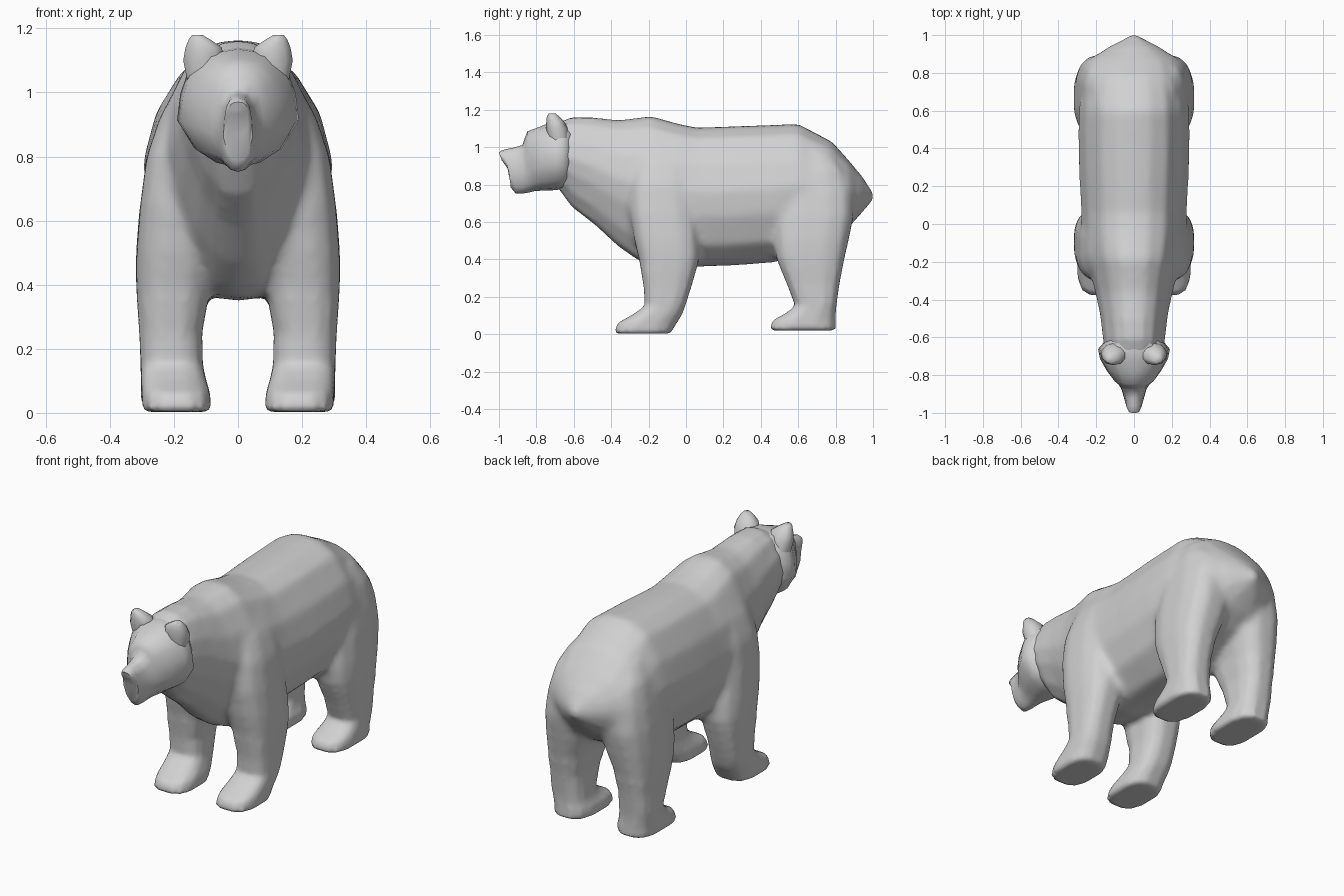
import bpy, bmesh, math

if "Cube" in bpy.data.objects:
    bpy.data.objects.remove(bpy.data.objects["Cube"])

fur = bpy.data.materials.new("grey_fur")
fur.diffuse_color = (0.64, 0.64, 0.64, 1)
fur.use_nodes = True
fur.node_tree.nodes["Principled BSDF"].inputs["Base Color"].default_value = fur.diffuse_color


def select(objects):
    bpy.ops.object.select_all(action='DESELECT')
    for ob in objects:
        ob.select_set(True)
    bpy.context.view_layer.objects.active = objects[0]


def loft(name, rings):
    """Skin a stack of equal-length rings of points and cap both ends."""
    bm = bmesh.new()
    loops = [[bm.verts.new(p) for p in ring] for ring in rings]
    n = len(loops[0])
    for a, b in zip(loops, loops[1:]):
        for i in range(n):
            j = (i + 1) % n
            bm.faces.new((a[i], a[j], b[j], b[i]))
    bm.faces.new(loops[0][::-1])
    bm.faces.new(loops[-1])
    bmesh.ops.recalc_face_normals(bm, faces=bm.faces)
    mesh = bpy.data.meshes.new(name)
    bm.to_mesh(mesh)
    bm.free()
    mesh.materials.append(fur)
    ob = bpy.data.objects.new(name, mesh)
    bpy.context.collection.objects.link(ob)
    select([ob])
    bpy.ops.object.shade_smooth_by_angle(angle=math.radians(60))
    return ob


def section(half, y_top, z_top, y_bot, z_bot, w):
    """Symmetric ring from a half outline of (width, height) fractions."""
    full = half + [(-u, v) for u, v in half[-2:0:-1]]
    return [(u * w, y_bot + (y_top - y_bot) * v, z_bot + (z_top - z_bot) * v)
            for u, v in full]


def oval(z, y0, y1, x0, x1, side, n=12, power=2.8):
    """Rounded-box ring at height z."""
    pts = []
    k = 1 / math.cos(math.pi / n) ** (2 / power)
    for i in range(n):
        a = math.tau * (i + 0.5) / n
        c, s = math.cos(a), math.sin(a)
        cx = k * math.copysign(abs(c) ** (2 / power), c)
        sy = k * math.copysign(abs(s) ** (2 / power), s)
        pts.append((side * ((x0 + x1) / 2 + cx * (x1 - x0) / 2),
                    (y0 + y1) / 2 + sy * (y1 - y0) / 2, z))
    return pts


# Body and neck: y, top, bottom, half width; the chest is keeled
chest_half = [(0, 0), (.28, .02), (.62, .16), (.9, .37), (1, .54),
              (.88, .74), (.60, .92), (.28, .99), (0, 1)]
trunk_half = [(0, 0), (.35, .015), (.75, .15), (.96, .36), (1, .54),
              (.87, .74), (.60, .92), (.28, .99), (0, 1)]
trunk = [(-.69, 1.13, .79, .15), (-.61, 1.16, .68, .165), (-.50, 1.16, .595, .178),
         (-.36, 1.145, .465, .207), (-.25, 1.158, .39, .235), (-.19, 1.168, .36, .252),
         (-.04, 1.125, .35, .277), (.06, 1.105, .36, .28), (.30, 1.114, .37, .292),
         (.48, 1.12, .385, .296), (.60, 1.125, .42, .292), (.78, 1.03, .50, .272),
         (.87, .93, .57, .243), (.94, .845, .65, .128), (1.0, .755, .72, .012)]
body = loft("body", [section(chest_half if y < -.1 else trunk_half, y, t, y, b, w)
                     for y, t, b, w in trunk])

# Head running into the muzzle: top y, top z, bottom y, bottom z, half width
head_half = [(0, 0), (.38, .03), (.72, .14), (1, .38), (.95, .6),
             (.82, .8), (.5, .96), (0, 1)]
head = [(-.61, 1.14, -.62, .79, .15), (-.665, 1.14, -.66, .775, .19),
        (-.72, 1.135, -.71, .77, .18), (-.785, 1.108, -.77, .768, .145),
        (-.848, 1.085, -.81, .765, .108), (-.862, 1.05, -.84, .758, .082),
        (-.875, 1.012, -.875, .752, .066), (-.92, .998, -.91, .752, .055),
        (-.96, .99, -.937, .785, .046), (-.987, .982, -.942, .87, .042),
        (-1.0, .97, -.985, .93, .028)]
loft("head", [section(head_half, *r) for r in head])

# Leg rings: z, front y, back y, inner x, outer x
front_leg = [(.003, -.385, -.085, .083, .297), (.06, -.365, -.05, .087, .30),
             (.105, -.285, -.022, .10, .302), (.15, -.22, -.005, .11, .303),
             (.25, -.225, .027, .112, .308), (.40, -.25, .07, .085, .318),
             (.50, -.275, .07, .05, .317), (.65, -.30, .055, .04, .305),
             (.80, -.30, .05, .03, .285), (.92, -.27, .03, .03, .245),
             (1.02, -.22, 0, .03, .19)]
rear_leg = [(.02, .445, .80, .088, .302), (.075, .465, .80, .09, .303),
            (.11, .53, .80, .105, .303), (.15, .585, .803, .112, .304),
            (.27, .54, .82, .112, .308), (.40, .485, .845, .085, .318),
            (.50, .47, .868, .05, .318), (.63, .47, .895, .03, .308),
            (.76, .48, .89, .02, .288), (.88, .52, .85, .02, .262),
            (.98, .56, .78, .02, .21)]
ear = [(1.03, -.73, -.625, .06, .157), (1.10, -.745, -.635, .045, .171),
       (1.14, -.745, -.655, .05, .164), (1.165, -.742, -.68, .086, .154),
       (1.18, -.735, -.698, .112, .142)]

skin = [body]
for side, label in ((-1, "left"), (1, "right")):
    skin.append(loft(f"front_leg_{label}", [oval(*r, side) for r in front_leg]))
    skin.append(loft(f"rear_leg_{label}", [oval(*r, side) for r in rear_leg]))
    loft(f"ear_{label}", [oval(*r, side, n=10, power=2.2) for r in ear])

# Fuse the legs into the body as one continuous skin
select(skin)
bpy.ops.object.join()
body.name = "body_and_legs"
remesh = body.modifiers.new("fuse", 'REMESH')
remesh.mode = 'VOXEL'
remesh.voxel_size = .016
bpy.ops.object.modifier_apply(modifier=remesh.name)

# Soften the shoulders and hips, leaving the feet and rump tip crisp
group = body.vertex_groups.new(name="blend")
group.add([v.index for v in body.data.vertices
           if v.co.z > .36 and -.5 < v.co.y < .92], 1, 'REPLACE')
smooth = body.modifiers.new("blend", 'SMOOTH')
smooth.factor = .5
smooth.iterations = 14
smooth.vertex_group = group.name
bpy.ops.object.modifier_apply(modifier=smooth.name)
soften = body.modifiers.new("soften", 'SMOOTH')
soften.factor = .5
soften.iterations = 2
bpy.ops.object.modifier_apply(modifier=soften.name)
bpy.ops.object.shade_smooth_by_angle(angle=math.radians(60))
